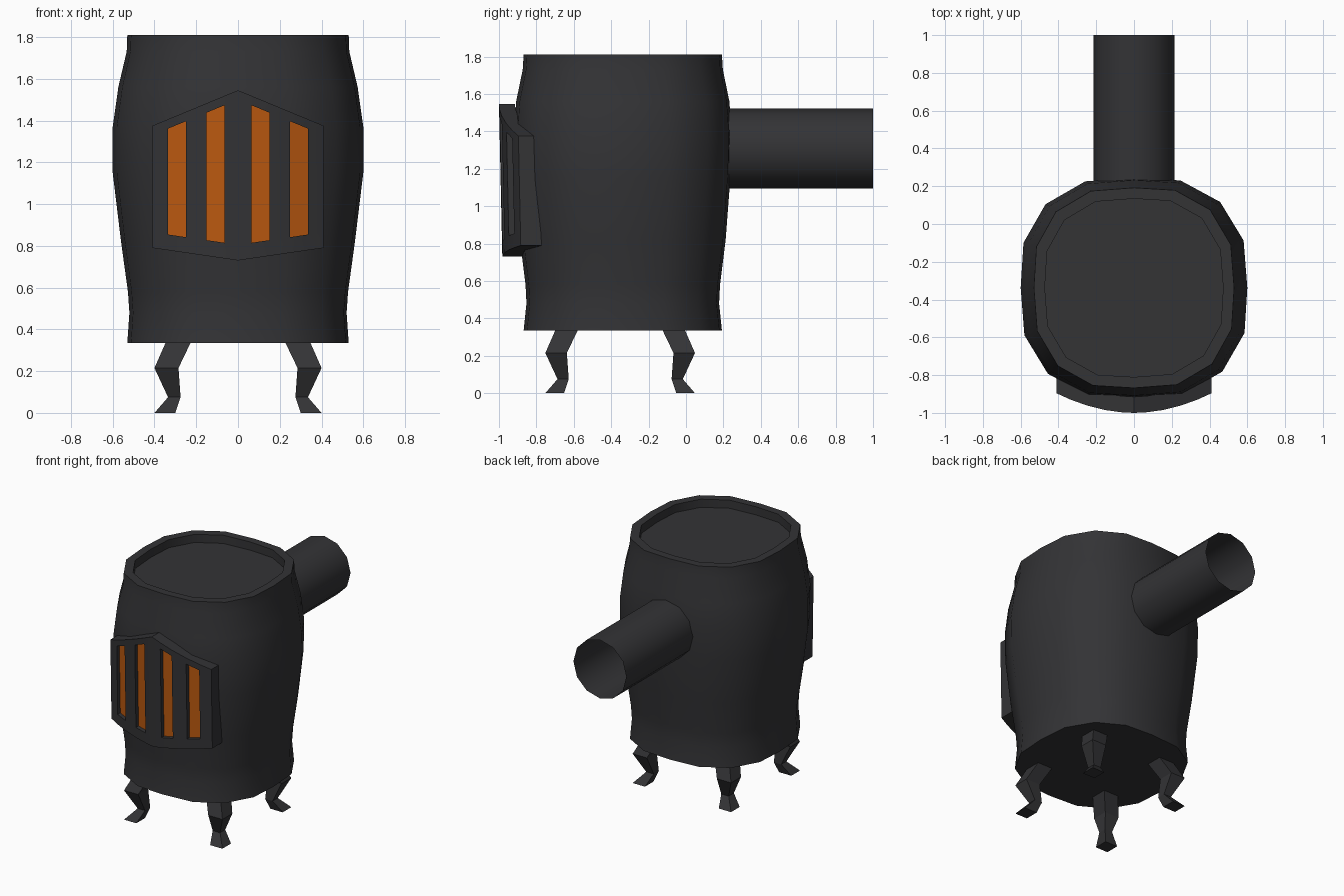
import bpy, bmesh, math

if "Cube" in bpy.data.objects:
    bpy.data.objects.remove(bpy.data.objects["Cube"])

CY = -0.338  # body centre in y


def material(name, rgb):
    m = bpy.data.materials.new(name)
    m.diffuse_color = (*rgb, 1)
    m.use_nodes = True
    m.node_tree.nodes["Principled BSDF"].inputs["Base Color"].default_value = m.diffuse_color
    return m


IRON = material("cast_iron", (0.033, 0.033, 0.036))
FIRE = material("fire_glow", (0.5, 0.1, 0.005))


def finish(bm, name, smooth=None):
    bmesh.ops.recalc_face_normals(bm, faces=bm.faces)
    me = bpy.data.meshes.new(name)
    bm.to_mesh(me)
    bm.free()
    ob = bpy.data.objects.new(name, me)
    bpy.context.collection.objects.link(ob)
    me.materials.append(IRON)
    if smooth:
        bpy.ops.object.select_all(action='DESELECT')
        ob.select_set(True)
        bpy.context.view_layer.objects.active = ob
        bpy.ops.object.shade_smooth_by_angle(angle=math.radians(smooth))
    return ob


def loft(rings, name, caps=True, smooth=None):
    bm = bmesh.new()
    loops = [[bm.verts.new(p) for p in r] for r in rings]
    n = len(loops[0])
    for a, b in zip(loops, loops[1:]):
        for i in range(n):
            j = (i + 1) % n
            bm.faces.new((a[i], a[j], b[j], b[i]))
    if caps:
        bm.faces.new(loops[0])
        bm.faces.new(loops[-1])
    return finish(bm, name, smooth)


# Body: 16-sided rounded-square section, bulging barrel with recessed top
quarter = [(1, 0), (0.967, 0.43), (0.76, 0.78), (0.41, 0.975)]
section = []
for k in range(4):
    for x, y in quarter:
        for _ in range(k):
            x, y = -y, x
        section.append((x, y))
profile = [(0.53, 0.53, 0.335), (0.52, 0.515, 0.48), (0.527, 0.52, 0.58),
           (0.56, 0.55, 0.82), (0.60, 0.575, 1.15), (0.60, 0.583, 1.37),
           (0.573, 0.57, 1.56), (0.533, 0.535, 1.73), (0.53, 0.53, 1.81),
           (0.472, 0.472, 1.81), (0.472, 0.472, 1.75)]
loft([[(x * sx, CY + y * sy, z) for x, y in section] for sx, sy, z in profile],
     "stove_body", smooth=40)

# Flue pipe: open tube out of the back
loft([[(0.215 * math.cos(i * math.pi / 6), y, 1.308 + 0.215 * math.sin(i * math.pi / 6))
       for i in range(12)] for y in (0.18, 1.0)],
     "flue_pipe", caps=False, smooth=40)

# Legs: square sections stepping in and out along the diagonal
leg = [(0.225, 0.345, 0.34), (0.285, 0.40, 0.215), (0.275, 0.335, 0.075), (0.30, 0.40, 0.0)]
for sx, side in ((-1, "left"), (1, "right")):
    for sy, end in ((-1, "front"), (1, "back")):
        loft([[(sx * x, -0.352 + sy * y, z) for x, y in ((a, a), (b, a), (b, b), (a, b))]
              for a, b, z in leg], f"{end}_{side}_leg")

# Door: bowed pointed plate with four recessed glowing slots
half = [0.065, 0.15, 0.25, 0.335, 0.41]
xs = [-x for x in reversed(half)] + [0] + half


def column(x):
    t = abs(x) / 0.41
    return (0.73 + 0.06 * t, 0.805 + 0.06 * t, 1.50 - 0.17 * t, 1.545 - 0.17 * t)


def front_y(x, z):
    return -1 + 0.1 * (x / 0.41) ** 2 + 0.022 * (1.545 - z)


bm = bmesh.new()
front = [[bm.verts.new((x, front_y(x, z), z)) for z in column(x)] for x in xs]
back = [[bm.verts.new((x, front_y(x, z) + 0.09 + 0.035 * (1.4 - z), z)) for z in column(x)]
        for x in xs]
slots = []
for c in range(len(xs) - 1):
    for r in range(3):
        for grid in (front, back):
            f = bm.faces.new((grid[c][r], grid[c + 1][r], grid[c + 1][r + 1], grid[c][r + 1]))
            if grid is front and r == 1 and c in (1, 3, 6, 8):
                slots.append(f)
    for r in (0, 3):
        bm.faces.new((front[c][r], front[c + 1][r], back[c + 1][r], back[c][r]))
for c in (0, -1):
    for r in range(3):
        bm.faces.new((front[c][r], front[c][r + 1], back[c][r + 1], back[c][r]))
bmesh.ops.recalc_face_normals(bm, faces=bm.faces)
for f in bmesh.ops.extrude_discrete_faces(bm, faces=slots)["faces"]:
    f.material_index = 1
    bmesh.ops.translate(bm, verts=f.verts, vec=(0, 0.03, 0))
door = finish(bm, "stove_door", smooth=20)
door.data.materials.append(FIRE)
